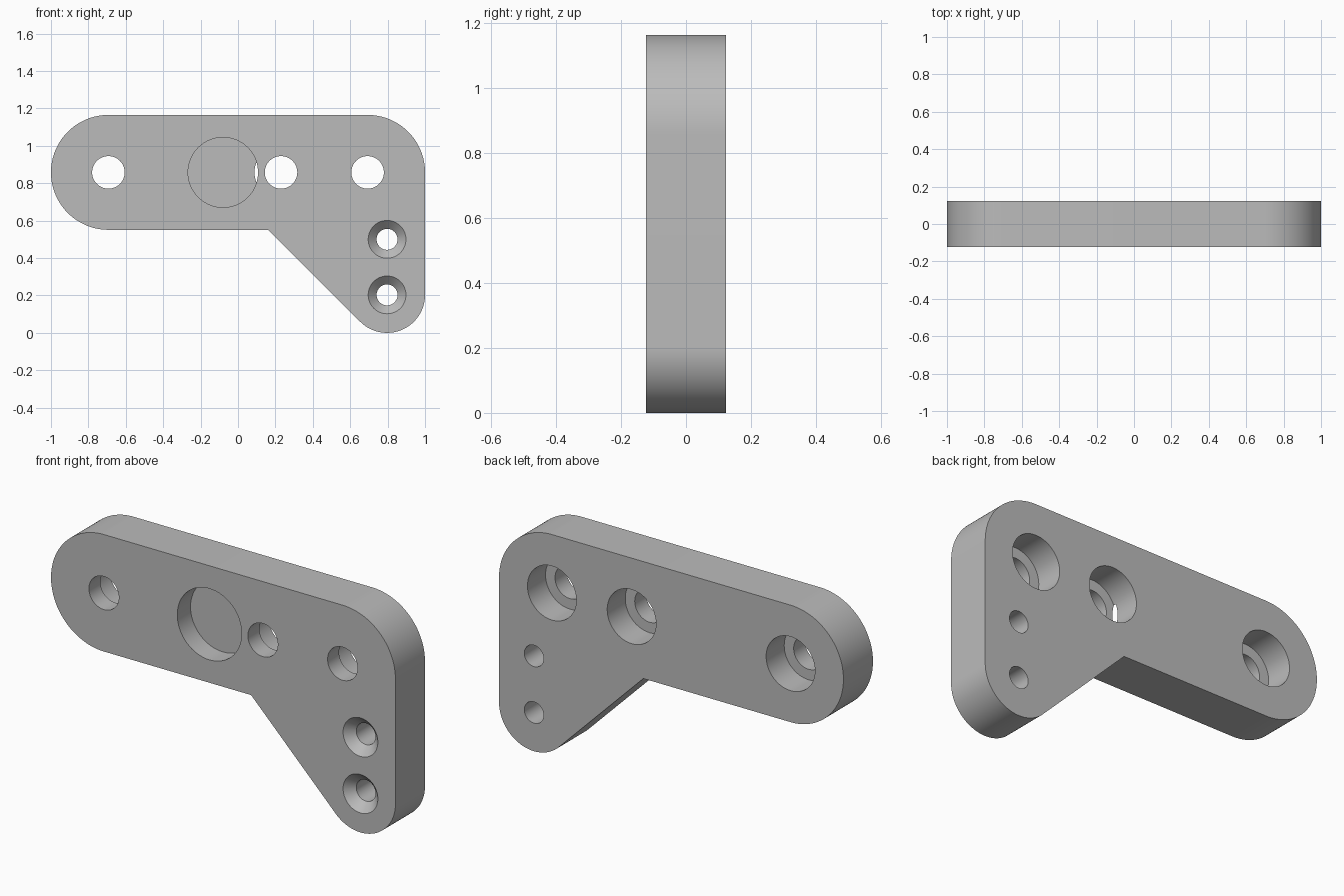
import bpy, bmesh, math

cube = bpy.data.objects.get("Cube")
if cube:
    bpy.data.objects.remove(cube, do_unlink=True)

HALF = 0.1225          # half of the plate thickness
FRONT, BACK = -HALF, HALF
ARM_Z = 0.858          # height of the arm's centre line
ARM_R = 0.307
FOOT_X, FOOT_Z, FOOT_R = 0.797, 0.203, 0.203

grey = bpy.data.materials.new("plain grey")
grey.use_nodes = True
colour = (0.5, 0.5, 0.5, 1)
grey.diffuse_color = colour
grey.node_tree.nodes["Principled BSDF"].inputs["Base Color"].default_value = colour


def arc(cx, cz, r, start, end, steps=32):
    """Points along an arc in the xz plane, angles in degrees."""
    angles = [math.radians(start + (end - start) * i / steps) for i in range(steps + 1)]
    return [(cx + r * math.cos(a), cz + r * math.sin(a)) for a in angles]


def add_object(name, bm):
    bmesh.ops.recalc_face_normals(bm, faces=bm.faces)
    mesh = bpy.data.meshes.new(name)
    bm.to_mesh(mesh)
    bm.free()
    mesh.materials.append(grey)
    obj = bpy.data.objects.new(name, mesh)
    bpy.context.collection.objects.link(obj)
    return obj


def turned_cutter(name, x, z, profile, sides=64):
    """Solid of revolution about y from (y, radius) pairs."""
    bm = bmesh.new()
    rings = []
    for y, r in profile:
        rings.append([bm.verts.new((x + r * math.cos(math.tau * i / sides), y,
                                    z + r * math.sin(math.tau * i / sides)))
                      for i in range(sides)])
    for a, b in zip(rings, rings[1:]):
        for i in range(sides):
            j = (i + 1) % sides
            bm.faces.new((a[i], a[j], b[j], b[i]))
    bm.faces.new(rings[0])
    bm.faces.new(rings[-1])
    return add_object(name, bm)


# Plate: rounded arm with a tapering foot at the left end
corner = ARM_Z - ARM_R
slant = FOOT_X + FOOT_Z - FOOT_R * math.sqrt(2)
outline = arc(1 - ARM_R, ARM_Z, ARM_R, 0, 90)
outline += arc(ARM_R - 1, ARM_Z, ARM_R, 90, 270, 64)
outline.append((slant - corner, corner))
outline += arc(FOOT_X, FOOT_Z, FOOT_R, 225, 360, 48)

bm = bmesh.new()
face = bm.faces.new([bm.verts.new((x, FRONT, z)) for x, z in outline])
side = bmesh.ops.extrude_face_region(bm, geom=[face])
bmesh.ops.translate(bm, vec=(0, 2 * HALF, 0),
                    verts=[v for v in side["geom"] if isinstance(v, bmesh.types.BMVert)])
plate = add_object("bracket_plate", bm)

# Counterbored bolt holes, wide at the back
OUT = 0.05
bore_floor = BACK - 0.15
cutters = []
for x in (-0.693, 0.23, 0.693):
    cutters.append(turned_cutter("bolt_hole_cutter", x, ARM_Z,
                   [(FRONT - OUT, 0.087), (bore_floor, 0.087),
                    (bore_floor, 0.142), (BACK + OUT, 0.142)]))

# Countersunk screw holes, wide at the front
for z in (0.203, 0.5):
    cutters.append(turned_cutter("screw_hole_cutter", FOOT_X, z,
                   [(FRONT - OUT, 0.101 + OUT), (FRONT + 0.045, 0.056),
                    (BACK + OUT, 0.056)]))

# Round blind pocket in the front
cutters.append(turned_cutter("pocket_cutter", -0.08, ARM_Z,
               [(FRONT - OUT, 0.187), (FRONT + 0.11, 0.187)]))

for cutter in cutters:
    cut = plate.modifiers.new("cut", 'BOOLEAN')
    cut.operation = 'DIFFERENCE'
    cut.solver = 'EXACT'
    cut.object = cutter

# Apply the cuts and discard the cutters
bpy.context.view_layer.update()
result = plate.evaluated_get(bpy.context.evaluated_depsgraph_get())
finished = bpy.data.meshes.new_from_object(result)
plate.modifiers.clear()
plate.data = finished
for cutter in cutters:
    bpy.data.objects.remove(cutter, do_unlink=True)

bpy.ops.object.select_all(action='DESELECT')
plate.select_set(True)
bpy.context.view_layer.objects.active = plate
bpy.ops.object.shade_smooth_by_angle(angle=math.radians(30))
